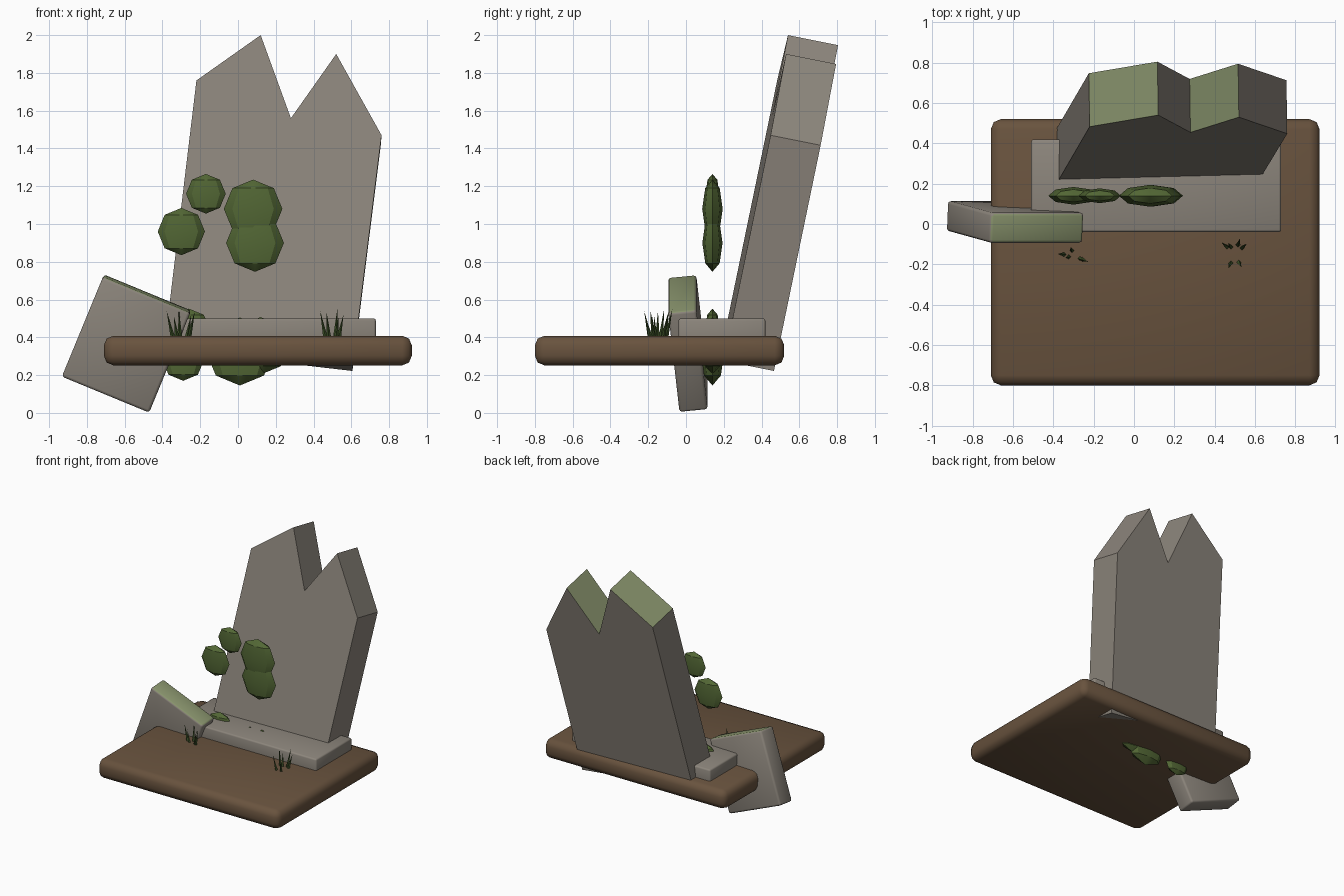
import bpy, bmesh, math
from mathutils import Vector

if "Cube" in bpy.data.objects:
    bpy.data.objects.remove(bpy.data.objects["Cube"])


def material(name, rgb):
    m = bpy.data.materials.new(name)
    m.diffuse_color = (*rgb, 1)
    m.use_nodes = True
    m.node_tree.nodes["Principled BSDF"].inputs["Base Color"].default_value = m.diffuse_color
    return m


STONE = material("grey stone", (0.262, 0.235, 0.2))
MOSS = material("pale moss", (0.245, 0.29, 0.15))
EARTH = material("brown earth", (0.14, 0.086, 0.048))
LEAF = material("dark leaf", (0.085, 0.135, 0.035))
BLADE = material("grass blade", (0.045, 0.08, 0.02))


def finish(name, bm, mats, smooth=None):
    bmesh.ops.recalc_face_normals(bm, faces=bm.faces)
    mesh = bpy.data.meshes.new(name)
    bm.to_mesh(mesh)
    bm.free()
    for m in mats:
        mesh.materials.append(m)
    ob = bpy.data.objects.new(name, mesh)
    bpy.context.collection.objects.link(ob)
    if smooth:
        bpy.ops.object.select_all(action='DESELECT')
        ob.select_set(True)
        bpy.context.view_layer.objects.active = ob
        bpy.ops.object.shade_smooth_by_angle(angle=math.radians(smooth))
    return ob


def block(name, center, size, bevel, segs, mats, mossy=False):
    bm = bmesh.new()
    bmesh.ops.create_cube(bm, size=1)
    bmesh.ops.scale(bm, vec=size, verts=bm.verts)
    bmesh.ops.bevel(bm, geom=bm.edges[:], offset=bevel, segments=segs,
                    profile=0.5, affect='EDGES')
    bm.normal_update()
    if mossy:
        for f in bm.faces:
            f.material_index = int(f.normal.z > 0.9)
    ob = finish(name, bm, mats, 50)
    ob.location = center
    return ob


# Ground slab and stone step
block("ground_slab", (0.105, -0.14, 0.33), (1.63, 1.32, 0.156), 0.05, 2, [EARTH])
block("stone_step", (0.11, 0.19, 0.42), (1.24, 0.46, 0.16), 0.012, 2, [STONE])

# Fallen stone leaning over the edge, mossy on top
fallen = block("fallen_stone", (-0.59, 0.01, 0.367), (0.5, 0.15, 0.575),
               0.015, 2, [STONE, MOSS], mossy=True)
fallen.rotation_euler = (math.radians(6), math.radians(22.4), 0)

# Broken standing stone: jagged profile leaning back, mossy on the flatter tops
profile = [(-0.385, 0.39), (-0.22, 1.76), (0.12, 2.0), (0.28, 1.56),
           (0.52, 1.90), (0.76, 1.47), (0.61, 0.275)]
bm = bmesh.new()
front = [bm.verts.new((x, 0.54 + (z - 2) * 0.204 + (x - 0.12) * 0.025, z))
         for x, z in profile]
back = [bm.verts.new(v.co + Vector((-0.004, 0.265, -0.053))) for v in front]
bm.faces.new(front)
bm.faces.new(back[::-1])
for i in range(len(front)):
    j = (i + 1) % len(front)
    bm.faces.new((front[i], front[j], back[j], back[i]))
bmesh.ops.recalc_face_normals(bm, faces=bm.faces)
bm.normal_update()
for f in bm.faces:
    f.material_index = int(f.normal.z > 0.51)
finish("standing_stone", bm, [STONE, MOSS])

# Flattened leaf clumps: x, z, radius
clumps = [(-0.17, 1.16, 0.105), (-0.30, 0.96, 0.125), (0.08, 1.08, 0.155),
          (0.09, 0.90, 0.153), (-0.29, 0.28, 0.11), (-0.26, 0.44, 0.112),
          (0.01, 0.325, 0.18), (0.12, 0.355, 0.152)]
for k, (x, z, r) in enumerate(clumps):
    bm = bmesh.new()
    bmesh.ops.create_uvsphere(bm, u_segments=8, v_segments=4, radius=r)
    bmesh.ops.scale(bm, vec=(1, 0.35, 1), verts=bm.verts)
    bmesh.ops.translate(bm, vec=(x, 0.14, z), verts=bm.verts)
    finish(f"leaf_clump_{k + 1}", bm, [LEAF], 30)


# Grass tufts: thin spikes from foot points, leaning away from the tuft centre
def tuft(name, cx, cy, feet):
    bm = bmesh.new()
    for k, (x, y) in enumerate(feet):
        out = Vector((x - cx, y - cy, 0))
        base = Vector((cx, cy, 0.40)) + out * 0.75
        tip = base + out * 0.55 + Vector((0, 0, (0.14, 0.11, 0.15, 0.12)[k % 4]))
        ring = [bm.verts.new(base + Vector((math.cos(a), math.sin(a), 0)) * 0.012)
                for a in (i * math.pi / 2 for i in range(4))]
        top = bm.verts.new(tip)
        bm.faces.new(ring[::-1])
        for i in range(4):
            bm.faces.new((ring[i], ring[(i + 1) % 4], top))
    finish(name, bm, [BLADE])


tuft("grass_tuft_left", -0.30, -0.155,
     [(-0.36, -0.15), (-0.33, -0.165), (-0.31, -0.125), (-0.26, -0.175), (-0.245, -0.18)])
tuft("grass_tuft_right", 0.50, -0.15,
     [(0.45, -0.105), (0.475, -0.105), (0.52, -0.09), (0.545, -0.11),
      (0.475, -0.205), (0.525, -0.2)])
